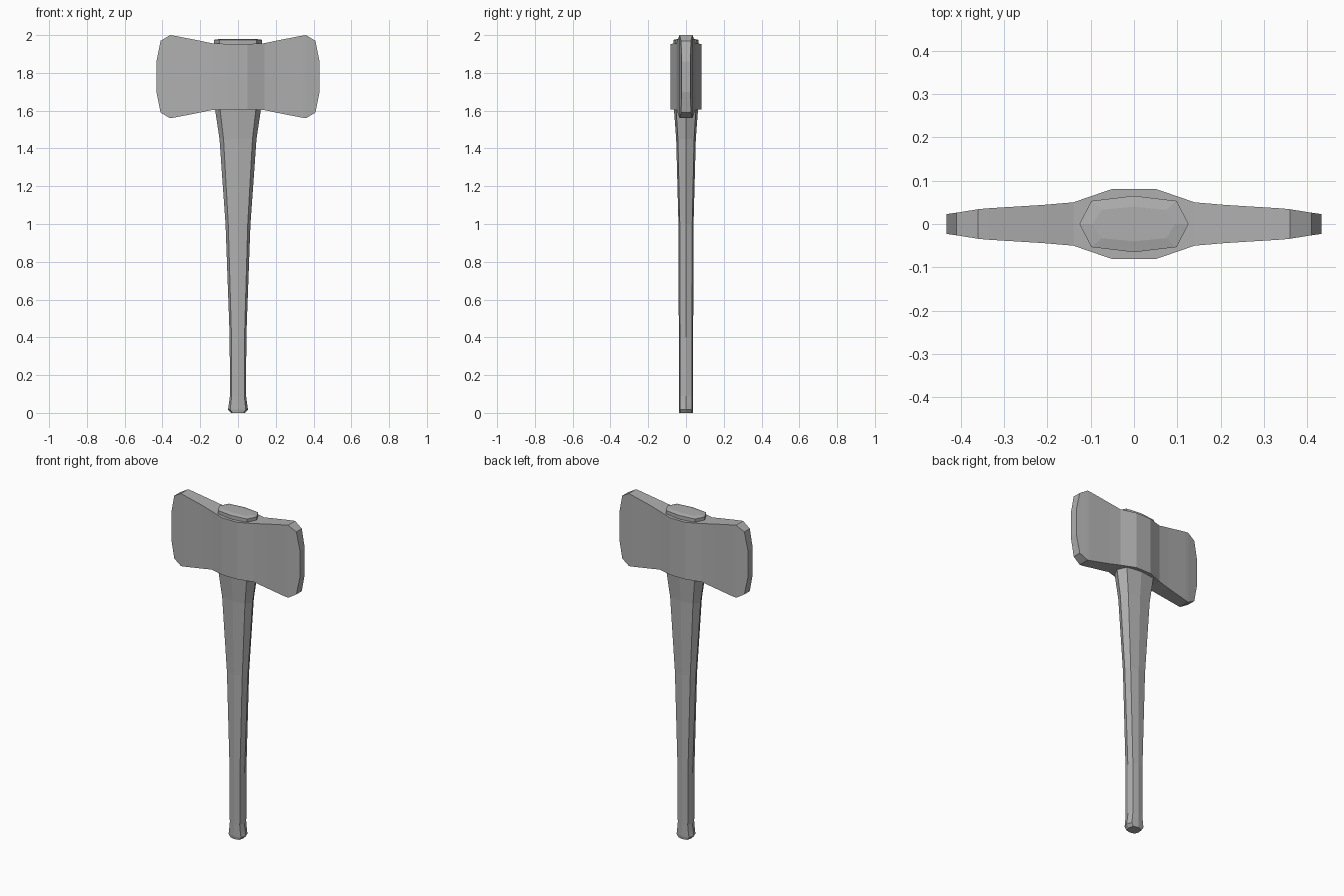
import bpy, bmesh

if "Cube" in bpy.data.objects:
    bpy.data.objects.remove(bpy.data.objects["Cube"])

grey = bpy.data.materials.new("dark_grey")
grey.diffuse_color = (.43, .43, .43, 1)
grey.use_nodes = True
grey.node_tree.nodes["Principled BSDF"].inputs["Base Color"].default_value = grey.diffuse_color


def loft(name, rings):
    """Skin a list of equal-length vertex rings and cap both ends."""
    bm = bmesh.new()
    loops = [[bm.verts.new(p) for p in ring] for ring in rings]
    n = len(loops[0])
    for a, b in zip(loops, loops[1:]):
        for i in range(n):
            j = (i + 1) % n
            bm.faces.new((a[i], a[j], b[j], b[i]))
    bm.faces.new(loops[0])
    bm.faces.new(loops[-1])
    bmesh.ops.recalc_face_normals(bm, faces=bm.faces)
    mesh = bpy.data.meshes.new(name)
    bm.to_mesh(mesh)
    bm.free()
    mesh.materials.append(grey)
    obj = bpy.data.objects.new(name, mesh)
    bpy.context.collection.objects.link(obj)
    return obj


# Handle: flattened octagon, flared at the head and knobbed at the foot
OCTAGON = [(1, 0), (.78, .82), (0, 1), (-.78, .82),
           (-1, 0), (-.78, -.82), (0, -1), (.78, -.82)]
handle_sections = [  # z, half width, half depth
    (0.0, .037, .036), (.018, .053, .038), (.05, .048, .038),
    (.09, .043, .038), (.40, .044, .038), (1.0, .066, .04),
    (1.45, .098, .052), (1.61, .122, .064), (1.975, .126, .065),
    (1.98, .095, .04)]
loft("handle", [[(x * w, y * d, z) for x, y in OCTAGON]
                for z, w, d in handle_sections])

# Double-bitted head: rectangular sections swept along x, mirrored
half_head = [  # x, half thickness, half height
    (.05, .081, .173), (.14, .05, .177), (.21, .044, .192),
    (.34, .036, .217), (.36, .034, .22), (.41, .026, .19), (.432, .023, .08)]
head_sections = [(-x, t, h) for x, t, h in reversed(half_head)] + half_head
MID = 1.78
loft("axe_head", [[(x, -t, MID - h), (x, t, MID - h), (x, t, MID + h), (x, -t, MID + h)]
                  for x, t, h in head_sections])
